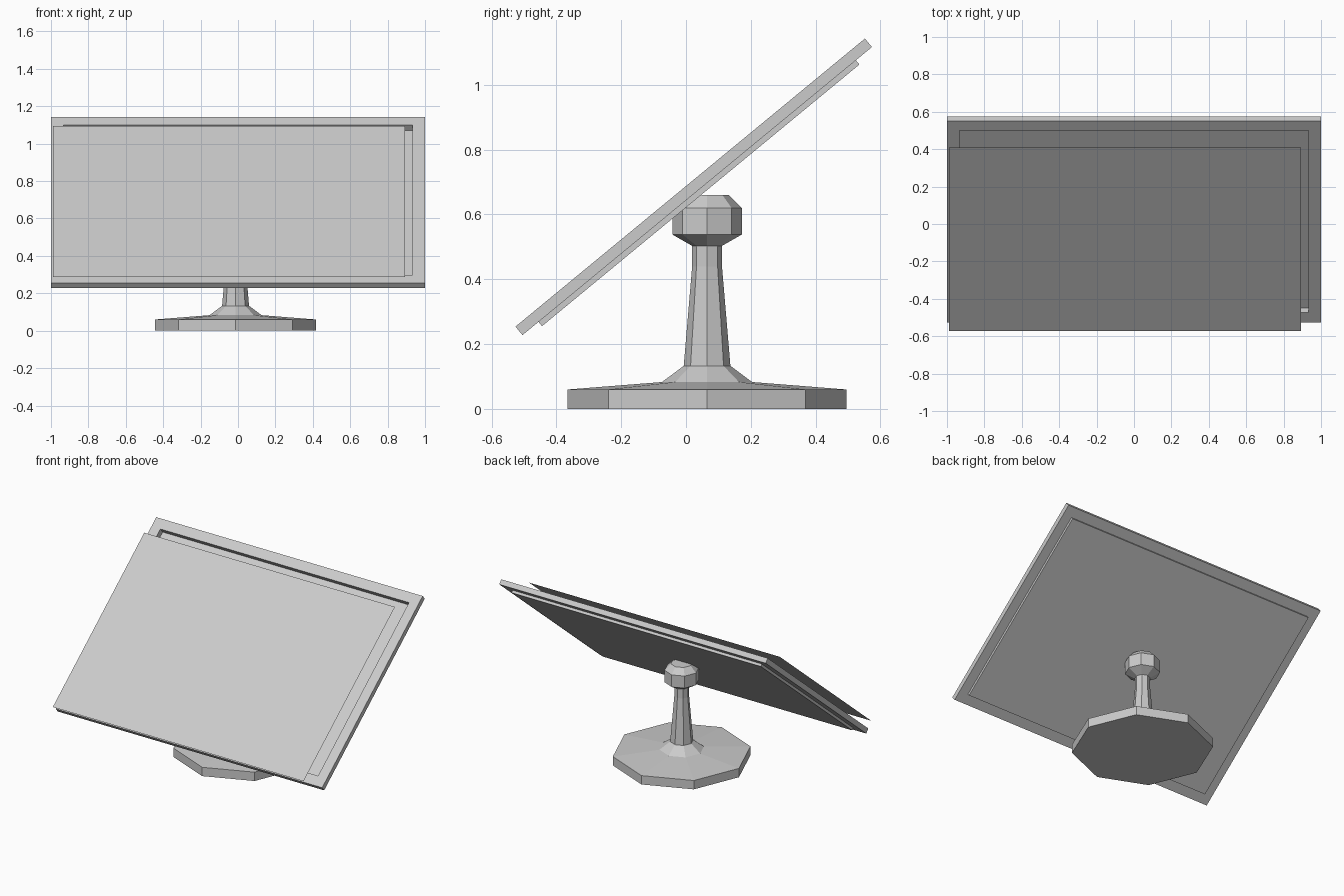
import bpy, bmesh
from math import sin, cos, pi, radians
from mathutils import Matrix

if "Cube" in bpy.data.objects:
    bpy.data.objects.remove(bpy.data.objects["Cube"])

TILT = Matrix.Translation((0, -0.526, 0.254)) @ Matrix.Rotation(radians(39.5), 4, 'X')


def loft(name, rings, matrix, caps=True):
    """Join successive closed rings with flat faces; optionally cap both ends."""
    bm = bmesh.new()
    loops = [[bm.verts.new(p) for p in ring] for ring in rings]
    n = len(loops[0])
    for a, b in zip(loops, loops[1:]):
        for i in range(n):
            j = (i + 1) % n
            bm.faces.new((a[i], a[j], b[j], b[i]))
    if caps:
        bm.faces.new(loops[0][::-1])
        if len(loops) > 1:
            bm.faces.new(loops[-1])
            bmesh.ops.recalc_face_normals(bm, faces=bm.faces)
        else:
            bm.normal_update()
            if bm.faces[:][0].normal.z < 0:
                bmesh.ops.reverse_faces(bm, faces=bm.faces[:])
    mesh = bpy.data.meshes.new(name)
    bm.to_mesh(mesh)
    bm.free()
    obj = bpy.data.objects.new(name, mesh)
    bpy.context.collection.objects.link(obj)
    obj.matrix_world = matrix
    return obj


def rect(x0, x1, u0, u1, z):
    return [(x0, u0, z), (x1, u0, z), (x1, u1, z), (x0, u1, z)]


def inset(m, z):
    return rect(-1 + m, 1 - m, m, 1.397 - m, z)


def octagon(r, z):
    return [(r * cos(i * pi / 4), r * sin(i * pi / 4), z) for i in range(8)]


# Tilted screen housing: front recess, rim, and raised back panel
loft("screen_housing", [
    inset(0.067, -0.039), inset(0.067, 0), inset(0, 0),
    inset(0, -0.034), inset(0.064, -0.034), inset(0.064, -0.051)], TILT)

# Thin display sheet floating in front of the housing, shifted to one side
loft("display_sheet", [rect(-0.99, 0.892, -0.015, 1.256, 0.054)], TILT)

# Eight-sided stand: foot, flared column and ball joint
profile = [(0.43, 0), (0.43, 0.06), (0.139, 0.083), (0.072, 0.133),
           (0.046, 0.44), (0.046, 0.503), (0.107, 0.538),
           (0.107, 0.62), (0.067, 0.66)]
loft("stand", [octagon(r, z) for r, z in profile],
     Matrix.Translation((-0.013, 0.065, 0)))
